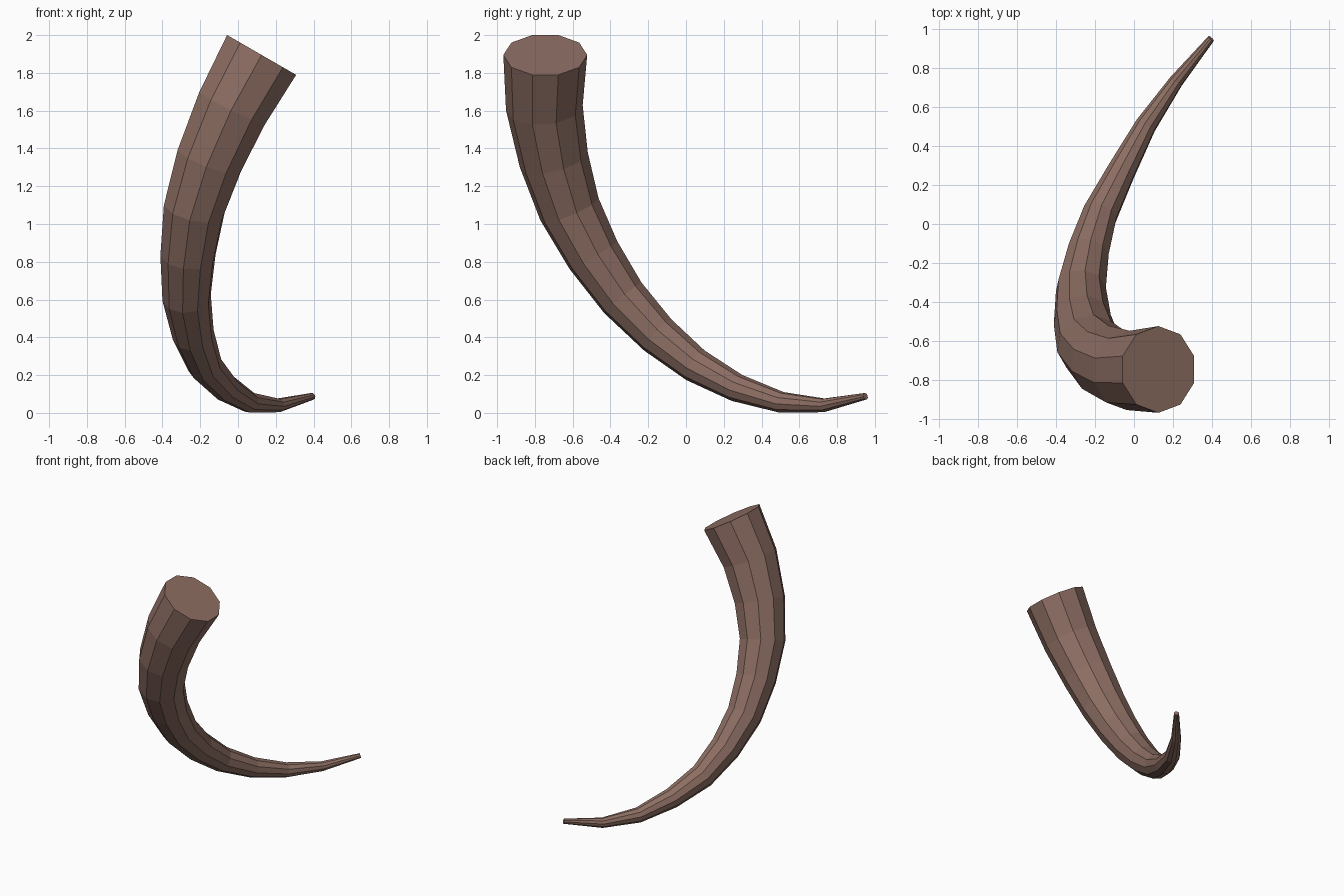
import bpy, bmesh, math
from mathutils import Vector

if "Cube" in bpy.data.objects:
    bpy.data.objects.remove(bpy.data.objects["Cube"])

SIDES = 10
BASE_R, TIP_R = 0.222, 0.0185

# Centre line of the horn, from the wide base down to the tip
path = [Vector(p) for p in (
    (0.125, -0.745, 1.895), (-0.03, -0.75, 1.615), (-0.15, -0.70, 1.34),
    (-0.232, -0.617, 1.078), (-0.265, -0.49, 0.835), (-0.272, -0.335, 0.61),
    (-0.237, -0.15, 0.413), (-0.175, 0.05, 0.252), (-0.065, 0.27, 0.132),
    (0.06, 0.505, 0.056), (0.215, 0.73, 0.040), (0.395, 0.95, 0.088))]
last = len(path) - 1

# Ring directions: fixed at the base, averaged between, continued at the tip
tangents = [Vector((-0.5, 0, -0.866)).normalized()]
for i in range(1, last):
    tangents.append(((path[i + 1] - path[i]).normalized()
                     + (path[i] - path[i - 1]).normalized()).normalized())
end = (path[last] - path[last - 1]).normalized()
tangents.append((2 * end - tangents[-1]).normalized())

# Tapered rings carried along the path without twisting
bm = bmesh.new()
side = Vector((0, 1, 0))
rings = []
for i, (p, t) in enumerate(zip(path, tangents)):
    if i:
        side = tangents[i - 1].rotation_difference(t) @ side
    side = (side - t * side.dot(t)).normalized()
    up = t.cross(side)
    r = BASE_R + (TIP_R - BASE_R) * i / last
    rings.append([bm.verts.new(p + r * (math.cos(a) * side + math.sin(a) * up))
                  for a in (2 * math.pi * k / SIDES for k in range(SIDES))])

# Side walls and end caps
for a, b in zip(rings, rings[1:]):
    for k in range(SIDES):
        n = (k + 1) % SIDES
        bm.faces.new((a[k], a[n], b[n], b[k]))
bm.faces.new(rings[0])
bm.faces.new(rings[-1])
bmesh.ops.recalc_face_normals(bm, faces=bm.faces)

mesh = bpy.data.meshes.new("horn")
bm.to_mesh(mesh)
bm.free()
horn = bpy.data.objects.new("horn", mesh)
bpy.context.collection.objects.link(horn)

brown = bpy.data.materials.new("horn brown")
brown.diffuse_color = (0.266, 0.156, 0.125, 1)
brown.use_nodes = True
brown.node_tree.nodes["Principled BSDF"].inputs["Base Color"].default_value = brown.diffuse_color
mesh.materials.append(brown)
